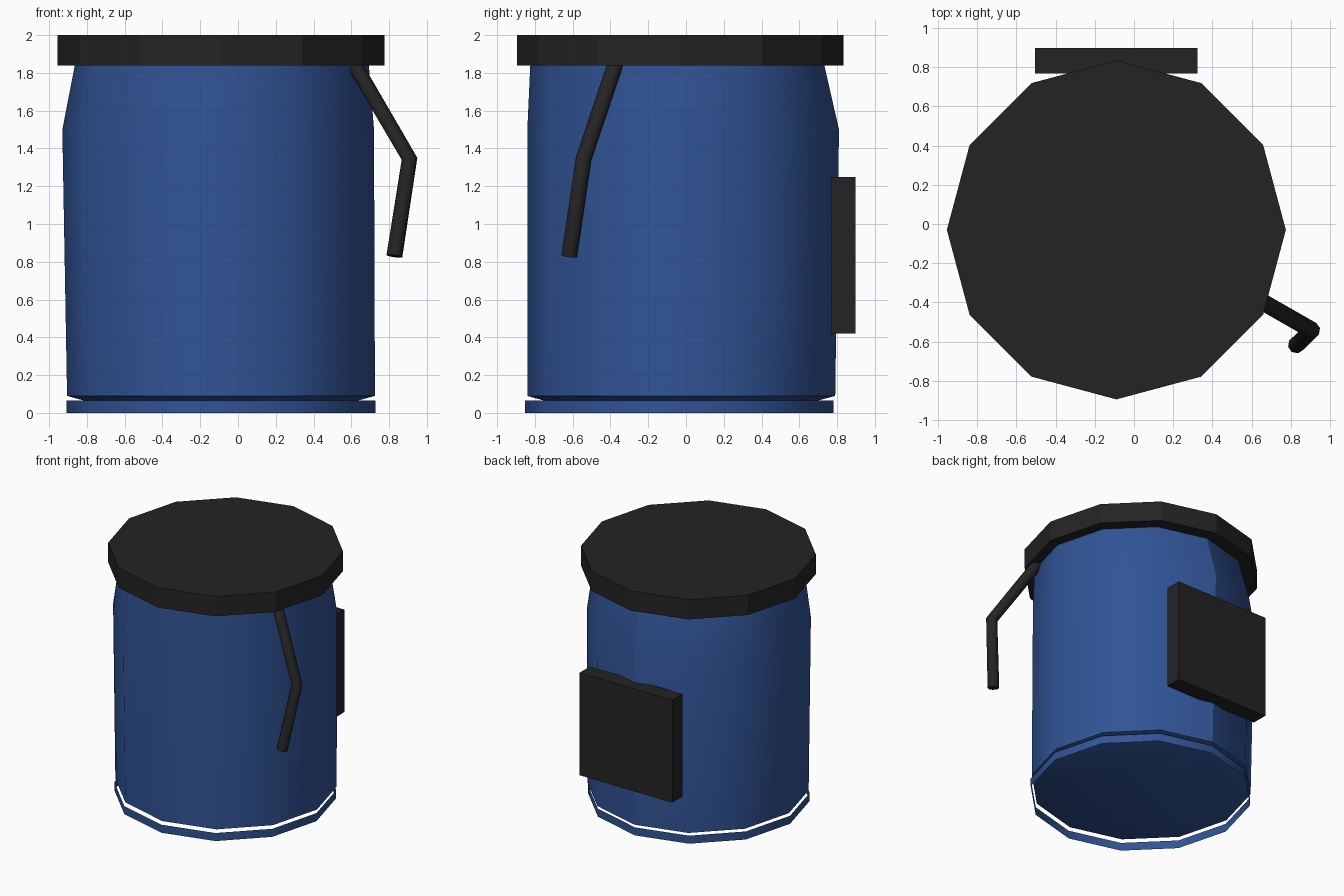
import bpy, bmesh, math

if "Cube" in bpy.data.objects:
    bpy.data.objects.remove(bpy.data.objects["Cube"])

SIDES = 12


def material(name, rgb):
    m = bpy.data.materials.new(name)
    m.diffuse_color = (*rgb, 1)
    m.use_nodes = True
    m.node_tree.nodes["Principled BSDF"].inputs["Base Color"].default_value = m.diffuse_color
    return m


BLUE = material("blue", (0.030, 0.088, 0.305))
BLACK = material("black", (0.0175, 0.0175, 0.0175))


def finish(bm, name, mat, smooth=False):
    me = bpy.data.meshes.new(name)
    bm.to_mesh(me)
    bm.free()
    ob = bpy.data.objects.new(name, me)
    bpy.context.collection.objects.link(ob)
    me.materials.append(mat)
    if smooth:
        bpy.ops.object.select_all(action='DESELECT')
        ob.select_set(True)
        bpy.context.view_layer.objects.active = ob
        bpy.ops.object.shade_smooth_by_angle(angle=math.radians(40))
    return ob


def rings(name, mat, sections, cap_bottom=True, cap_top=True, smooth=False, seam=False):
    """Loft 12-sided rings (cx, cy, radius, z), from bottom to top."""
    bm = bmesh.new()
    cols = SIDES + 1 if seam else SIDES
    loops = []
    for cx, cy, r, z in sections:
        loop = []
        for i in range(cols):
            a = math.pi / 2 + i * math.tau / SIDES
            loop.append(bm.verts.new((cx + r * math.cos(a), cy + r * math.sin(a), z)))
        loops.append(loop)
    for lo, hi in zip(loops, loops[1:]):
        for i in range(SIDES):
            j = (i + 1) % cols
            bm.faces.new((lo[i], lo[j], hi[j], hi[i]))
    if cap_bottom:
        bm.faces.new(loops[0][:SIDES][::-1])
    if cap_top:
        bm.faces.new(loops[-1][:SIDES])
    return finish(bm, name, mat, smooth)


# Body: slightly skewed barrel with a dished underside and a seam at the back
rings("body", BLUE, [
    (-0.09, -0.03, 0.50, 0.003),
    (-0.09, -0.025, 0.815, 0.09),
    (-0.105, -0.015, 0.825, 1.50),
    (-0.085, -0.047, 0.777, 1.85),
], smooth=True, seam=True)

# Foot band: thin open hoop around the bottom
rings("base_band", BLUE, [(-0.09, -0.035, 0.817, 0.0), (-0.09, -0.035, 0.817, 0.065)],
      cap_bottom=False, cap_top=False, smooth=True)

# Lid: flat dodecagon
rings("lid", BLACK, [(-0.09, -0.03, 0.865, 1.84), (-0.09, -0.03, 0.865, 2.0)])

# Back box
bm = bmesh.new()
bmesh.ops.create_cube(bm, size=1)
for v in bm.verts:
    v.co.x = -0.09 + v.co.x * 0.83
    v.co.y = 0.832 + v.co.y * 0.13
    v.co.z = 0.835 + v.co.z * 0.83
finish(bm, "back_box", BLACK)

# Bent handle rod
curve = bpy.data.curves.new("handle", 'CURVE')
curve.dimensions = '3D'
curve.bevel_depth = 0.043
curve.bevel_resolution = 2
curve.use_fill_caps = True
path = [(0.595, -0.363, 1.88), (0.908, -0.542, 1.345), (0.828, -0.618, 0.83)]
spline = curve.splines.new('POLY')
spline.points.add(len(path) - 1)
for p, co in zip(spline.points, path):
    p.co = (*co, 1)
curve.materials.append(BLACK)
bpy.context.collection.objects.link(bpy.data.objects.new("handle", curve))
